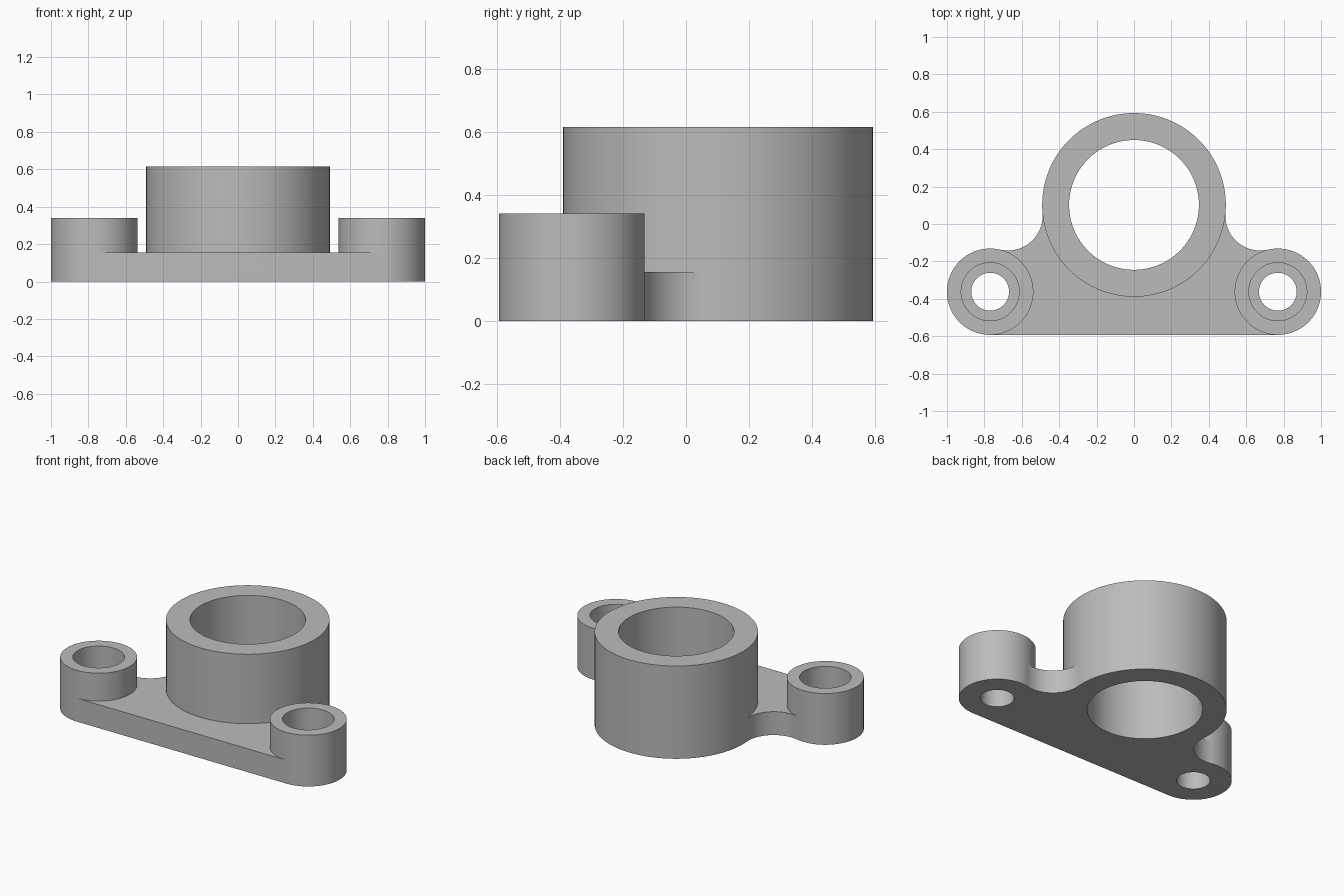
import bpy, bmesh, math
from mathutils import Vector

cube = bpy.data.objects.get("Cube")
if cube:
    bpy.data.objects.remove(cube, do_unlink=True)

# Main dimensions
PLATE_H, HUB_H, BOSS_H = 0.155, 0.615, 0.34
HUB, HUB_R, BORE_R = Vector((0, 0.102)), 0.491, 0.347
BOSS, BOSS_R = Vector((0.769, -0.362)), 0.231
HOLE_R, COUNTERBORE_R, FILLET_R = 0.101, 0.155, 0.186

metal = bpy.data.materials.new("plain_grey")
metal.use_nodes = True
grey = (0.5, 0.5, 0.5, 1)
metal.diffuse_color = grey
metal.node_tree.nodes["Principled BSDF"].inputs["Base Color"].default_value = grey


def prism(name, outline, z0, z1):
    """Extrude a flat outline from z0 up to z1."""
    bm = bmesh.new()
    face = bm.faces.new([bm.verts.new((p[0], p[1], z0)) for p in outline])
    top = bmesh.ops.extrude_face_region(bm, geom=[face])["geom"]
    bmesh.ops.translate(bm, vec=(0, 0, z1 - z0),
                        verts=[v for v in top if isinstance(v, bmesh.types.BMVert)])
    bmesh.ops.recalc_face_normals(bm, faces=bm.faces)
    mesh = bpy.data.meshes.new(name)
    bm.to_mesh(mesh)
    bm.free()
    mesh.materials.append(metal)
    obj = bpy.data.objects.new(name, mesh)
    bpy.context.collection.objects.link(obj)
    return obj


def cylinder(name, centre, radius, z0, z1, sides=96):
    ring = [(centre.x + radius * math.cos(math.tau * i / sides),
             centre.y + radius * math.sin(math.tau * i / sides)) for i in range(sides)]
    return prism(name, ring, z0, z1)


def combine(target, tool, operation):
    """Apply a boolean and discard the tool."""
    tool.hide_render = True
    mod = target.modifiers.new(operation, 'BOOLEAN')
    mod.operation, mod.solver, mod.object = operation, 'EXACT', tool
    bpy.context.view_layer.objects.active = target
    bpy.ops.object.modifier_apply(modifier=mod.name)
    bpy.data.objects.remove(tool, do_unlink=True)


# Fillet centre: tangent to both the hub and the boss, on the rear side
reach_hub, reach_boss = HUB_R + FILLET_R, BOSS_R + FILLET_R
span = BOSS - HUB
dist = span.length
along = (reach_hub ** 2 - reach_boss ** 2 + dist ** 2) / (2 * dist)
unit = span / dist
fillet = HUB + unit * along + Vector((-unit.y, unit.x)) * math.sqrt(reach_hub ** 2 - along ** 2)

# Web outline: straight front edge, concave rear fillets
to_boss, to_hub = BOSS - fillet, HUB - fillet
start = math.atan2(to_boss.y, to_boss.x)
end = math.atan2(to_hub.y, to_hub.x)
sweep = (end - start + math.pi) % math.tau - math.pi
steps = 32
arc = [fillet + FILLET_R * Vector((math.cos(start + sweep * i / steps),
                                   math.sin(start + sweep * i / steps)))
       for i in range(steps + 1)]
half = [Vector((BOSS.x, BOSS.y - BOSS_R)), BOSS] + arc
outline = half + [HUB] + [Vector((-p.x, p.y)) for p in reversed(half)]
bracket = prism("bracket", outline, 0, PLATE_H)

# Hub and the two mounting bosses
centres = [BOSS, Vector((-BOSS.x, BOSS.y))]
combine(bracket, cylinder("hub", HUB, HUB_R, 0, HUB_H, 128), 'UNION')
for c in centres:
    combine(bracket, cylinder("boss", c, BOSS_R, 0, BOSS_H), 'UNION')

# Central bore and counterbored screw holes
combine(bracket, cylinder("bore_cutter", HUB, BORE_R, -0.1, 1, 128), 'DIFFERENCE')
for c in centres:
    combine(bracket, cylinder("hole_cutter", c, HOLE_R, -0.1, 1), 'DIFFERENCE')
    combine(bracket, cylinder("counterbore_cutter", c, COUNTERBORE_R, PLATE_H, 1), 'DIFFERENCE')

bpy.ops.object.select_all(action='DESELECT')
bracket.select_set(True)
bpy.context.view_layer.objects.active = bracket
bpy.ops.object.shade_smooth_by_angle(angle=math.radians(30))
